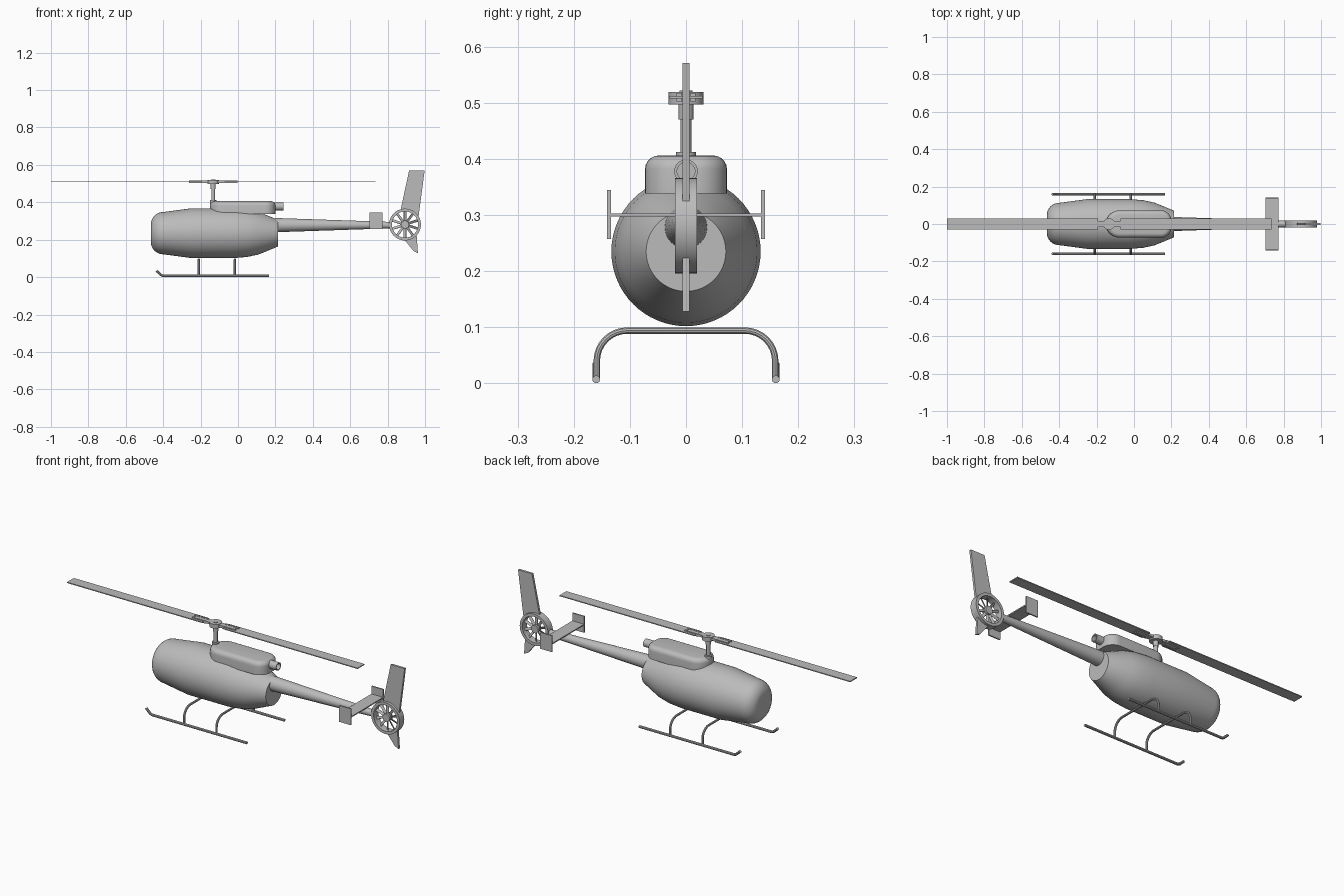
import bpy, bmesh, math
from mathutils import Vector, Matrix

cube = bpy.data.objects.get("Cube")
if cube:
    bpy.data.objects.remove(cube, do_unlink=True)

grey = bpy.data.materials.new("plain grey")
grey.use_nodes = True
grey.diffuse_color = (0.5, 0.5, 0.5, 1)
grey.node_tree.nodes["Principled BSDF"].inputs["Base Color"].default_value = (0.5, 0.5, 0.5, 1)


def activate(ob):
    bpy.ops.object.select_all(action='DESELECT')
    ob.select_set(True)
    bpy.context.view_layer.objects.active = ob


def finish(name, bm):
    bmesh.ops.remove_doubles(bm, verts=bm.verts, dist=1e-5)
    bmesh.ops.recalc_face_normals(bm, faces=bm.faces)
    mesh = bpy.data.meshes.new(name)
    bm.to_mesh(mesh)
    bm.free()
    mesh.materials.append(grey)
    ob = bpy.data.objects.new(name, mesh)
    bpy.context.collection.objects.link(ob)
    activate(ob)
    bpy.ops.object.shade_smooth_by_angle(angle=math.radians(35))
    return ob


def lathe(name, profile, centre, axis, closed=False, n=48):
    """Revolve (along, radius) points about an axis through centre."""
    bm = bmesh.new()
    i = "xyz".index(axis)
    rings = []
    for k in range(n):
        a = 2 * math.pi * k / n
        ring = []
        for d, r in profile:
            p = Vector(centre)
            p[i] += d
            p[(i + 1) % 3] += r * math.cos(a)
            p[(i + 2) % 3] += r * math.sin(a)
            ring.append(bm.verts.new(p))
        rings.append(ring)
    m = len(profile)
    for k in range(n):
        a, b = rings[k], rings[(k + 1) % n]
        for j in range(m if closed else m - 1):
            q = (j + 1) % m
            bm.faces.new((a[j], a[q], b[q], b[j]))
    return finish(name, bm)


def rod(name, start, end, r, centre, axis, n=32):
    return lathe(name, [(start, 0), (start, r), (end, r), (end, 0)], centre, axis, n=n)


def box(name, centre, size, rot=Matrix()):
    bm = bmesh.new()
    bmesh.ops.create_cube(bm, size=1, matrix=rot @ Matrix.Translation(centre)
                          @ Matrix.Diagonal((*size, 1)))
    return finish(name, bm)


def plate(name, outline, half):
    """Extrude an (x, z) outline across y."""
    bm = bmesh.new()
    face = bm.faces.new([bm.verts.new((x, -half, z)) for x, z in outline])
    ext = bmesh.ops.extrude_face_region(bm, geom=[face])
    bmesh.ops.translate(bm, vec=(0, 2 * half, 0),
                        verts=[v for v in ext["geom"] if isinstance(v, bmesh.types.BMVert)])
    return finish(name, bm)


def tube(name, points, r):
    curve = bpy.data.curves.new(name, 'CURVE')
    curve.dimensions = '3D'
    curve.bevel_depth = r
    curve.bevel_resolution = 3
    curve.use_fill_caps = True
    spline = curve.splines.new('POLY')
    spline.points.add(len(points) - 1)
    for p, co in zip(spline.points, points):
        p.co = (*co, 1)
    curve.materials.append(grey)
    ob = bpy.data.objects.new(name, curve)
    bpy.context.collection.objects.link(ob)
    activate(ob)
    bpy.ops.object.convert(target='MESH')
    bpy.ops.object.shade_smooth_by_angle(angle=math.radians(35))


def arc(cx, cy, r, start, end, n=8):
    return [(cx + r * math.cos(math.radians(start + (end - start) * k / n)),
             cy + r * math.sin(math.radians(start + (end - start) * k / n)))
            for k in range(n + 1)]


# Fuselage with rounded nose and flat rear disc
nose = arc(-0.40, 0.047, 0.066, 180, 90)
lathe("fuselage", [(-0.466, 0)] + nose + [(-0.25, 0.133), (-0.02, 0.133), (0.05, 0.127),
      (0.11, 0.114), (0.215, 0.071), (0.215, 0)], (0, 0, 0.235), 'x', n=64)

# Engine cowling, rounded in plan and along its top edge
plan = (arc(-0.077, 0, 0.073, 90, 270, 24) + arc(0.145, -0.018, 0.055, -90, 0)
        + arc(0.145, 0.018, 0.055, 0, 90))
bm = bmesh.new()
base = bm.faces.new([bm.verts.new((x, y, 0.338)) for x, y in plan])
ext = bmesh.ops.extrude_face_region(bm, geom=[base])
top = [v for v in ext["geom"] if isinstance(v, bmesh.types.BMVert)]
bmesh.ops.translate(bm, vec=(0, 0, 0.068), verts=top)
rim = [e for e in bm.edges if all(v.co.z > 0.4 for v in e.verts)]
bmesh.ops.bevel(bm, geom=rim, offset=0.024, segments=5, profile=0.5, affect='EDGES')
finish("engine_cowling", bm)

# Hollow exhaust pipe
lathe("exhaust_pipe", [(0.17, 0), (0.17, 0.021), (0.242, 0.021), (0.242, 0.016),
      (0.21, 0.016), (0.21, 0)], (0, 0, 0.378), 'x', n=32)

# Tail boom
lathe("tail_boom", [(0.2, 0), (0.2, 0.038), (0.82, 0.017), (0.82, 0)], (0, 0, 0.278), 'x')

# Stabiliser and its end plates
box("stabiliser", (0.737, 0, 0.30), (0.07, 0.272, 0.006))
for side, s in (("left", 1), ("right", -1)):
    box(side + "_end_plate", (0.737, 0.137 * s, 0.301), (0.07, 0.007, 0.088))

# Shrouded tail fan
fan = Vector((0.893, 0, 0.281))
lathe("fan_shroud", [(-0.02, 0.07), (-0.02, 0.085), (0.02, 0.085), (0.02, 0.07)],
      fan, 'y', closed=True)
rod("fan_hub", -0.014, 0.014, 0.021, fan, 'y')
for k in range(10):
    turn = (Matrix.Translation(fan) @ Matrix.Rotation(math.tau * k / 10, 4, 'Y')
            @ Matrix.Rotation(math.radians(30), 4, 'Z'))
    box("fan_blade", (0, 0, 0.045), (0.014, 0.003, 0.056), turn)

# Fins above and below the fan
plate("upper_fin", [(0.869, 0.357), (0.915, 0.571), (0.998, 0.571), (0.965, 0.322),
                    (0.93, 0.354)], 0.006)
plate("lower_fin", [(0.888, 0.202), (0.94, 0.138), (0.962, 0.128), (0.955, 0.228),
                    (0.925, 0.206)], 0.006)

# Rotor mast, hub and blades
mast = Vector((-0.133, 0, 0))
rod("rotor_mast", 0.34, 0.50, 0.010, mast, 'z')
rod("mast_collar", 0.39, 0.412, 0.018, mast, 'z')
rod("mast_sleeve", 0.47, 0.5, 0.013, mast, 'z')
rod("rotor_hub", 0.497, 0.519, 0.031, mast, 'z')
rod("hub_cap", 0.515, 0.522, 0.012, mast, 'z')
for side, s in (("front", -1), ("rear", 1)):
    box(side + "_blade_grip", mast + Vector((0.06 * s, 0, 0.51)), (0.12, 0.03, 0.012))
    box(side + "_rotor_blade", mast + Vector((0.4635 * s, 0, 0.51)), (0.807, 0.058, 0.005))
    for e in (-1, 1):
        box(side + "_blade_strap", mast + Vector((0.09 * s, 0.012 * e, 0.51)),
            (0.08, 0.010, 0.015))

# Landing skids with upturned front tips
for side, s in (("left", 1), ("right", -1)):
    tip = [(x, 0.16 * s, z) for x, z in arc(-0.395, 0.037, 0.03, 220, 270, 5)]
    tube(side + "_skid", [(-0.436, 0.16 * s, 0.034)] + tip + [(0.166, 0.16 * s, 0.007)], 0.007)

# Arched cross tubes
bend = arc(0.105, 0.04, 0.054, 0, 90)
arch = [(0.159, 0.007)] + bend
arch += [(-y, z) for y, z in reversed(arch)]
for name, x in (("front_cross_tube", -0.21), ("rear_cross_tube", -0.017)):
    tube(name, [(x, y, z) for y, z in arch], 0.006)
